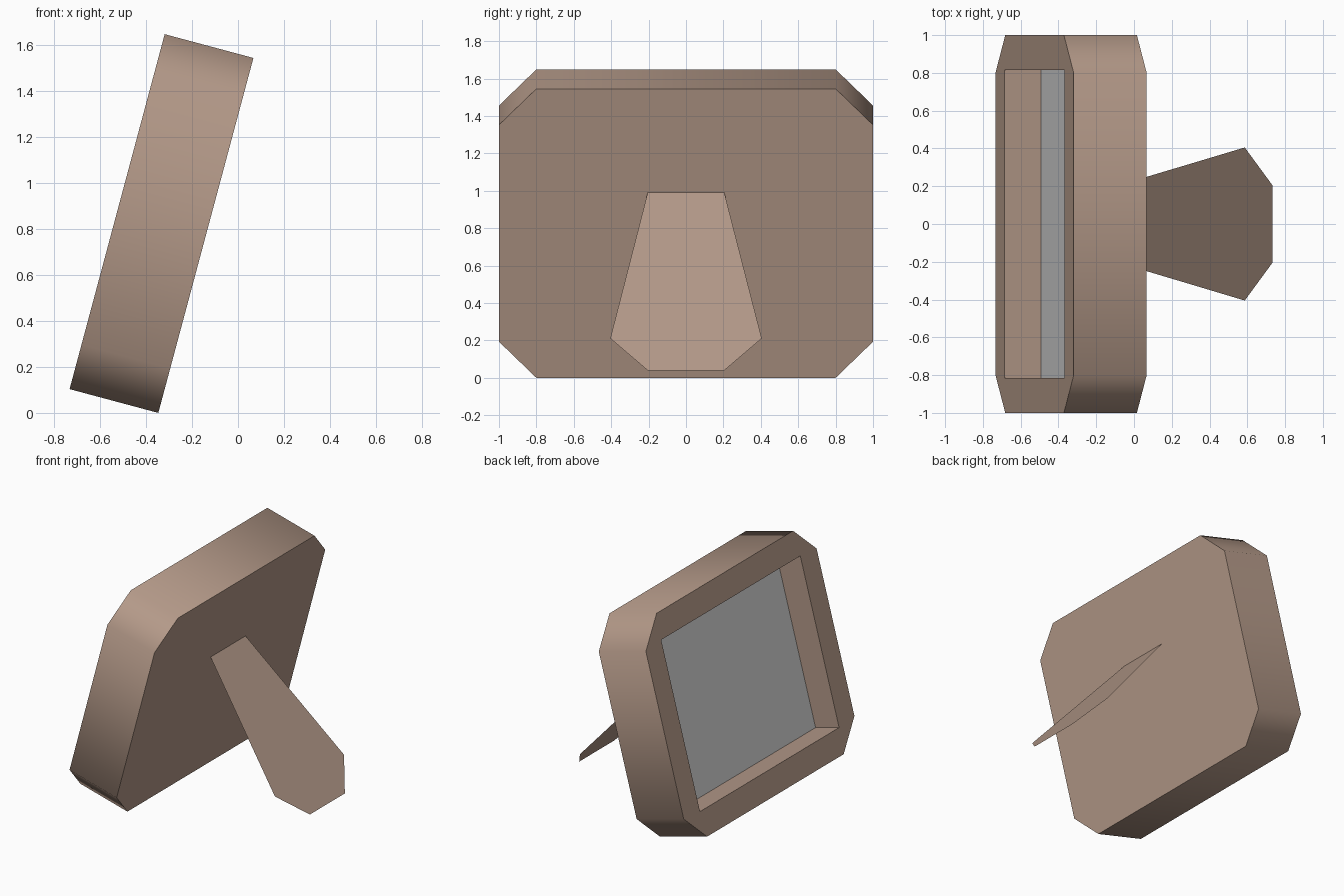
import bpy, bmesh, math
from mathutils import Vector

cube = bpy.data.objects.get("Cube")
if cube:
    bpy.data.objects.remove(cube, do_unlink=True)


def material(name, rgb):
    mat = bpy.data.materials.new(name)
    mat.use_nodes = True
    color = (*rgb, 1)
    mat.diffuse_color = color
    mat.node_tree.nodes["Principled BSDF"].inputs["Base Color"].default_value = color
    return mat


def make_object(name, bm, mats):
    mesh = bpy.data.meshes.new(name)
    bm.to_mesh(mesh)
    bm.free()
    for mat in mats:
        mesh.materials.append(mat)
    obj = bpy.data.objects.new(name, mesh)
    bpy.context.collection.objects.link(obj)
    return obj


brown = material("warm brown", (0.453, 0.318, 0.247))
grey = material("panel grey", (0.64, 0.64, 0.64))

# Leaning axes: up the frame, and out through its open face
TILT = math.radians(15)
BASE = Vector((-0.347, 0, 0))
UP = Vector((math.sin(TILT), 0, math.cos(TILT)))
OUT = Vector((-math.cos(TILT), 0, math.sin(TILT)))
HEIGHT, DEPTH, CUT, BORDER = 1.6, 0.4, 0.2, 0.185


def ring(bm, outline, depth):
    return [bm.verts.new(BASE + Vector((0, y, 0)) + UP * v + OUT * depth)
            for y, v in outline]


def loop_pairs(verts):
    return zip(verts, verts[1:] + verts[:1])


def bridge(bm, first, second):
    for (a, b), (c, d) in zip(loop_pairs(first), loop_pairs(second)):
        bm.faces.new((a, b, d, c))


# Frame: chamfered block with a recessed panel
half = [(1 - CUT, 0), (1, CUT), (1, HEIGHT - CUT), (1 - CUT, HEIGHT)]
octagon = half + [(-y, v) for y, v in reversed(half)]
w = 1 - BORDER
opening = [(w, BORDER), (w, HEIGHT - BORDER), (-w, HEIGHT - BORDER), (-w, BORDER)]

bm = bmesh.new()
back = ring(bm, octagon, 0)
front = ring(bm, octagon, DEPTH)
lip = ring(bm, opening, DEPTH)
floor = ring(bm, opening, DEPTH / 2)
rim_edges = [bm.edges.new(p) for loop in (front, lip) for p in loop_pairs(loop)]
bmesh.ops.triangle_fill(bm, edges=rim_edges, use_beauty=True)
bm.faces.new(back)
bridge(bm, back, front)
bridge(bm, lip, floor)
bm.faces.new(floor).material_index = 1
bmesh.ops.recalc_face_normals(bm, faces=bm.faces)
frame = make_object("frame", bm, [brown, grey])

# Rounded shading around the rim, crisp front and back edges
bpy.ops.object.select_all(action="DESELECT")
frame.select_set(True)
bpy.context.view_layer.objects.active = frame
bpy.ops.object.shade_smooth_by_angle(angle=math.radians(60))

# Support leg: a thin flat sheet from the back of the frame to the ground
top = Vector((-0.082, 0, 0.99))
foot = Vector((0.733, 0, 0.04))
stations = [(0, 0.205), (0.82, 0.405), (1, 0.205)]
bm = bmesh.new()
right = [bm.verts.new(top.lerp(foot, t) + Vector((0, -y, 0))) for t, y in stations]
left = [bm.verts.new(top.lerp(foot, t) + Vector((0, y, 0))) for t, y in stations]
bm.faces.new(right + left[::-1])
make_object("support_leg", bm, [brown])
